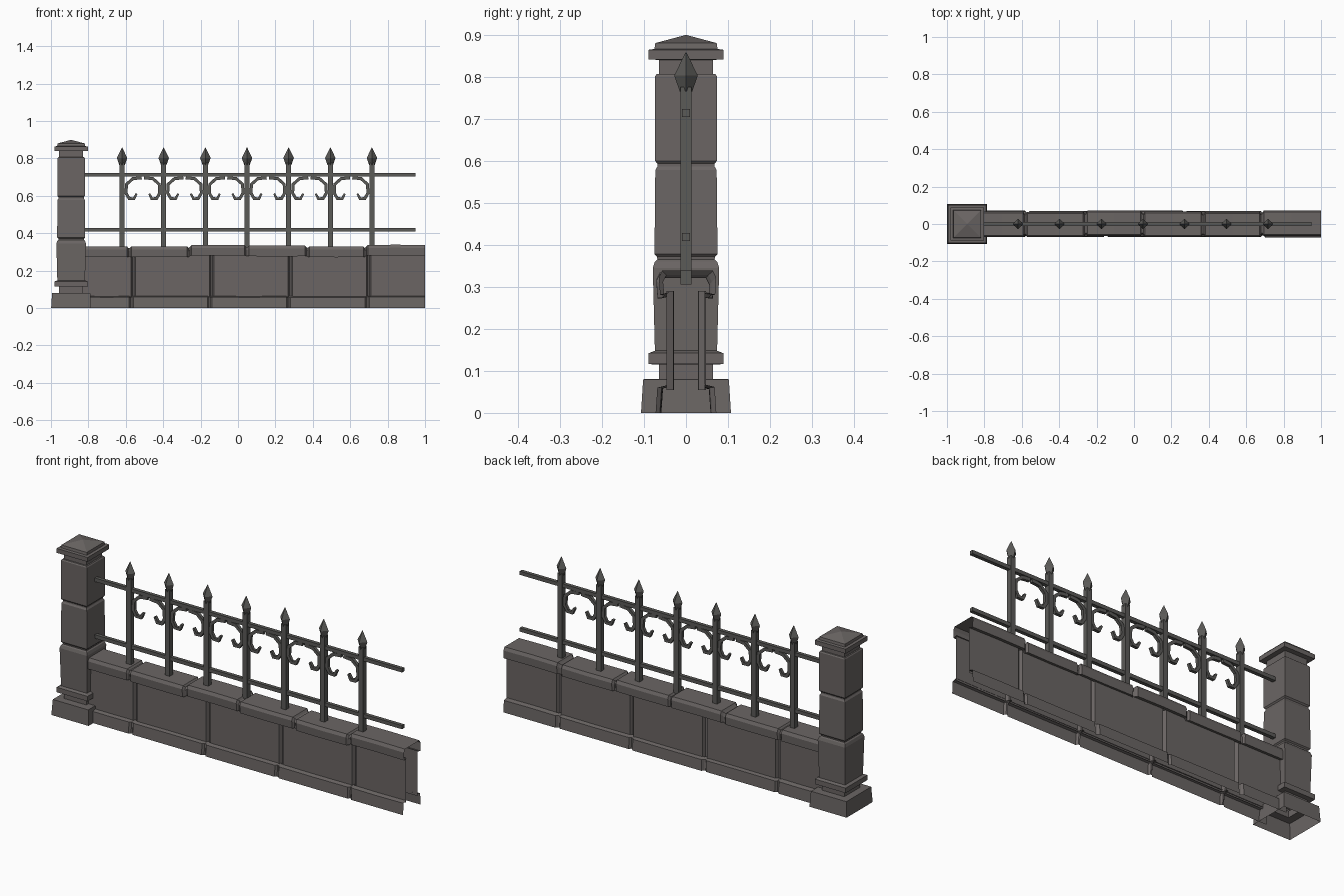
import bpy, bmesh, math, random
from mathutils import Vector

if "Cube" in bpy.data.objects:
    bpy.data.objects.remove(bpy.data.objects["Cube"])

random.seed(4)


def material(name, rgb):
    m = bpy.data.materials.new(name)
    m.diffuse_color = (*rgb, 1)
    m.use_nodes = True
    m.node_tree.nodes["Principled BSDF"].inputs["Base Color"].default_value = m.diffuse_color
    return m


STONE = material("grey stone", (0.145, 0.131, 0.127))
IRON = material("dark iron", (0.105, 0.103, 0.097))


def skin(name, rings, mat, closed=True, caps=(False, False)):
    """Join successive rings of points with flat quads."""
    bm = bmesh.new()
    rows = [[bm.verts.new(p) for p in r] for r in rings]
    n = len(rows[0])
    for a, b in zip(rows, rows[1:]):
        for i in range(n if closed else n - 1):
            j = (i + 1) % n
            bm.faces.new((a[i], a[j], b[j], b[i]))
    for use, row in zip(caps, (rows[0], rows[-1])):
        if use:
            bm.faces.new(row)
    bmesh.ops.recalc_face_normals(bm, faces=bm.faces)
    me = bpy.data.meshes.new(name)
    bm.to_mesh(me)
    bm.free()
    me.materials.append(mat)
    ob = bpy.data.objects.new(name, me)
    bpy.context.collection.objects.link(ob)
    return ob


def ring(x, y, z, half, turn=45, n=4):
    r = half / math.cos(math.pi / 4) if turn else half
    return [(x + r * math.cos(math.radians(turn) + i * math.tau / n),
             y + r * math.sin(math.radians(turn) + i * math.tau / n), z) for i in range(n)]


# Stone pillar: flared foot, collar, three worn blocks, neck and pyramid cap
PX = -0.892
foot = [(0, .107), (.08, .102), (.081, .064), (.115, .064), (.116, .089), (.142, .089), (.148, .074)]
blocks = [(.345, .079), (.36, .074), (.365, .068), (.372, .069), (.378, .075), (.578, .073),
          (.586, .068), (.593, .068), (.6, .074), (.8, .074), (.806, .070), (.807, .064)]
cap = [(.84, .064), (.841, .089), (.864, .089), (.866, .075), (.88, .073), (.899, .002)]
skin("stone_pillar", [ring(PX, 0, z, h) for z, h in foot + blocks + cap], STONE,
     caps=(False, True))


# Low wall: open shells run along x, pinched into grooves between the blocks
def course(name, profile, joints, depth, jy, jz):
    xs = [-0.83] + joints + [1.0]
    rings = []
    for k, (x0, x1) in enumerate(zip(xs, xs[1:])):
        dy, dz = random.uniform(-jy, jy), random.uniform(-jz, jz)

        def station(x, inset, wob=0):
            return [(x, (y - math.copysign(inset, y)) + dy,
                     z if z < 0.01 else z + dz - (inset * 0.9 if z > .31 else 0) + wob)
                    for y, z in profile]
        if k:
            rings += [station(x0 + .004, depth), station(x0 + .012, 0)]
        else:
            rings.append(station(x0, 0))
        rings.append(station((x0 + x1) / 2, 0, random.uniform(-jz, jz) / 2))
        if x1 < 1:
            rings += [station(x1 - .012, 0), station(x1 - .004, depth)]
        else:
            rings.append(station(x1, 0))
    skin(name, rings, STONE, closed=False)


coping = [(-.044, .282), (-.065, .277), (-.068, .318), (-.06, .334),
          (.06, .334), (.068, .318), (.066, .277), (.044, .282)]
course("wall_coping", coping, [-.582, -.26, .047, .37, .682], .010, .004, .005)
for side, s in (("front", -1), ("back", 1)):
    course(f"wall_panel_{side}", [(s * .046, .055), (s * .046, .29)],
           [-.56, -.14, .28, .70], .016, .002, 0)
    course(f"wall_plinth_{side}", [(s * .071, 0), (s * .067, .058), (s * .044, .064)],
           [-.57, -.15, .27, .69], .010, .003, .003)

# Iron rails
for label, z in (("upper", .714), ("lower", .419)):
    h = .0095
    skin(f"{label}_rail", [[(x, -h, z - h), (x, h, z - h), (x, h, z + h), (x, -h, z + h)]
                           for x in (-.84, .95)], IRON, caps=(True, True))

# Iron posts with four-sided spear heads
posts = [-.62 + i * .2227 for i in range(7)]
for i, px in enumerate(posts):
    skin(f"post_{i + 1}", [ring(px, 0, z, .0135) for z in (.305, .775)], IRON,
         caps=(True, True))
    skin(f"spear_head_{i + 1}", [ring(px, 0, z, h, turn=0) for z, h in
                                 ((.765, .015), (.803, .028), (.858, .001))], IRON,
         caps=(True, True))

# Iron scrolls: a facing pair of hooks hangs in each bay
HOOK = [(.105, .697), (.058, .692), (.024, .662), (.021, .615), (.038, .586), (.064, .585), (.078, .612)]


def scroll(name, px, s):
    pts = [Vector((px + s * x, 0, z)) for x, z in HOOK]
    rings = []
    for i, p in enumerate(pts):
        t = (pts[min(i + 1, len(pts) - 1)] - pts[max(i - 1, 0)]).normalized()
        n = Vector((-t.z, 0, t.x)) * (.0085 if i < len(pts) - 1 else .005)
        y = Vector((0, .008, 0))
        rings.append([p + n - y, p + n + y, p - n + y, p - n - y])
    skin(name, rings, IRON, caps=(True, True))


for i in range(6):
    scroll(f"scroll_left_{i + 1}", posts[i], 1)
    scroll(f"scroll_right_{i + 1}", posts[i + 1], -1)
